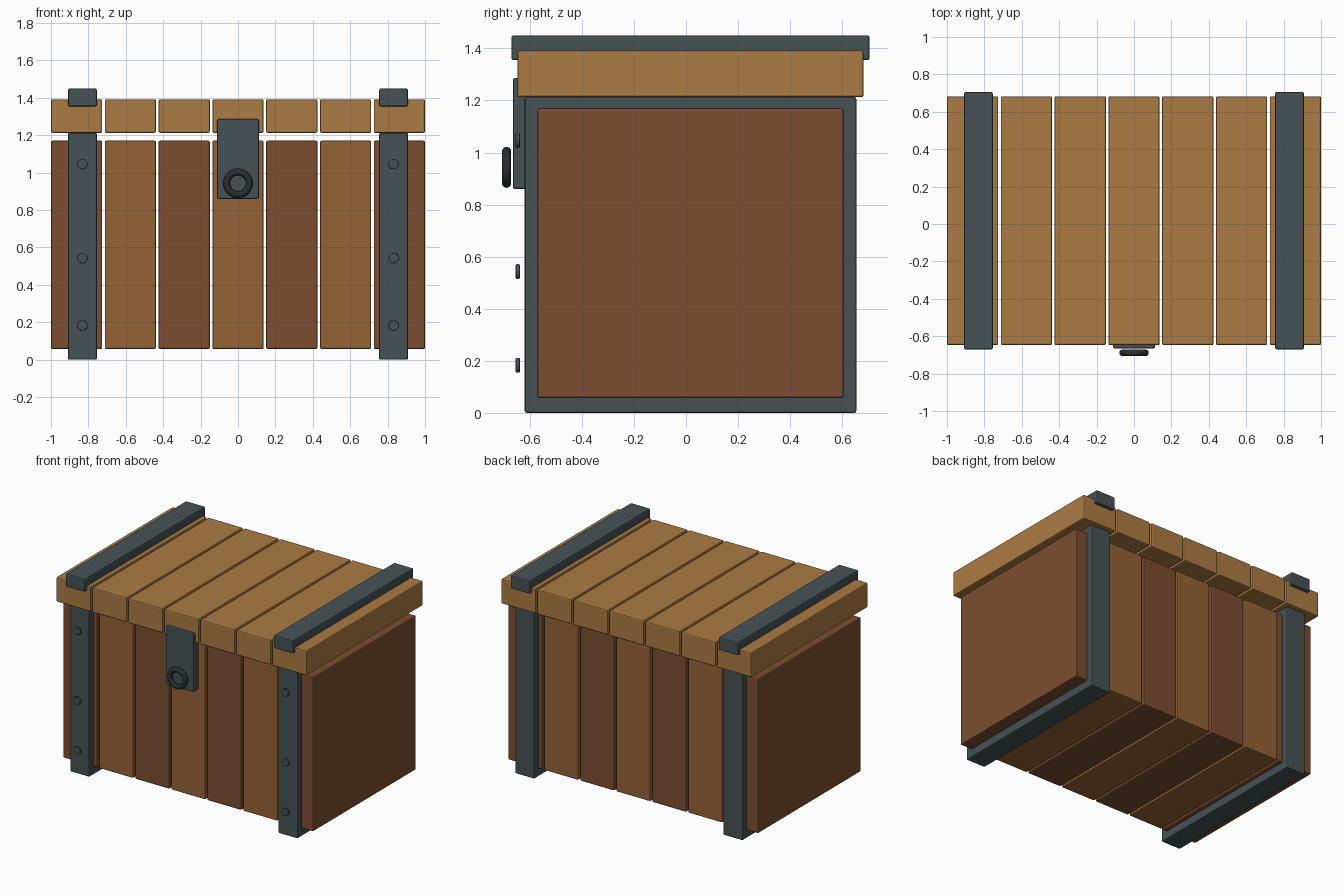
import bpy, math

if "Cube" in bpy.data.objects:
    bpy.data.objects.remove(bpy.data.objects["Cube"])

YC = 0.0175  # depth centre of the chest body


def material(name, rgb):
    m = bpy.data.materials.new(name)
    m.diffuse_color = (*rgb, 1)
    m.use_nodes = True
    m.node_tree.nodes["Principled BSDF"].inputs["Base Color"].default_value = m.diffuse_color
    return m


DARK = material("dark_wood", (0.20, 0.074, 0.030))
LIGHT = material("mid_wood", (0.30, 0.122, 0.037))
LID = material("lid_wood", (0.41, 0.198, 0.056))
METAL = material("iron", (0.061, 0.084, 0.089))
BLACK = material("dark_iron", (0.022, 0.028, 0.031))


def finish(ob, name, mat, bevel=0.0):
    ob.name = name
    ob.data.materials.append(mat)
    if bevel:
        b = ob.modifiers.new("bevel", "BEVEL")
        b.width = bevel
        b.segments = 2
        b.limit_method = "ANGLE"
    return ob


def box(name, x, y, z, mat, bevel=0.008):
    """Bevelled box from (min, max) ranges."""
    bpy.ops.mesh.primitive_cube_add(size=1, location=[sum(r) / 2 for r in (x, y, z)])
    ob = bpy.context.object
    ob.scale = [r[1] - r[0] for r in (x, y, z)]
    bpy.ops.object.transform_apply(location=False, rotation=False, scale=True)
    return finish(ob, name, mat, bevel)


def depth(half):
    return (YC - half, YC + half)


# Body and lid planks
pitch, half_w = 0.2877, 0.137
for i in range(7):
    c = (i - 3) * pitch
    xr = (c - half_w, c + half_w)
    box(f"body_plank_{i + 1}", xr, depth(0.588), (0.057, 1.171), LIGHT if i % 2 else DARK)
    box(f"lid_plank_{i + 1}", xr, depth(0.665), (1.213, 1.392), LID)

# Iron bands with rivets on the front
for side, s in (("left", -1), ("right", 1)):
    c = s * 0.832
    xr = (c - 0.077, c + 0.077)
    box(f"body_band_{side}", xr, depth(0.637), (0, 1.213), METAL)
    box(f"lid_band_{side}", xr, depth(0.688), (1.355, 1.45), METAL)
    for k, z in enumerate((0.183, 0.543, 1.046)):
        bpy.ops.mesh.primitive_cylinder_add(vertices=12, radius=0.028, depth=0.016,
                                            location=(c, -0.646, z),
                                            rotation=(math.pi / 2, 0, 0))
        finish(bpy.context.object, f"rivet_{side}_{k + 1}", METAL, 0.004)

# Latch plate and ring
box("latch_plate", (-0.112, 0.112), (-0.665, -0.605), (0.86, 1.286), METAL)
bpy.ops.mesh.primitive_torus_add(major_radius=0.061, minor_radius=0.018,
                                 major_segments=24, minor_segments=10,
                                 location=(0, -0.689, 0.943),
                                 rotation=(math.pi / 2, 0, 0))
bpy.ops.object.shade_smooth()
finish(bpy.context.object, "latch_ring", BLACK)
